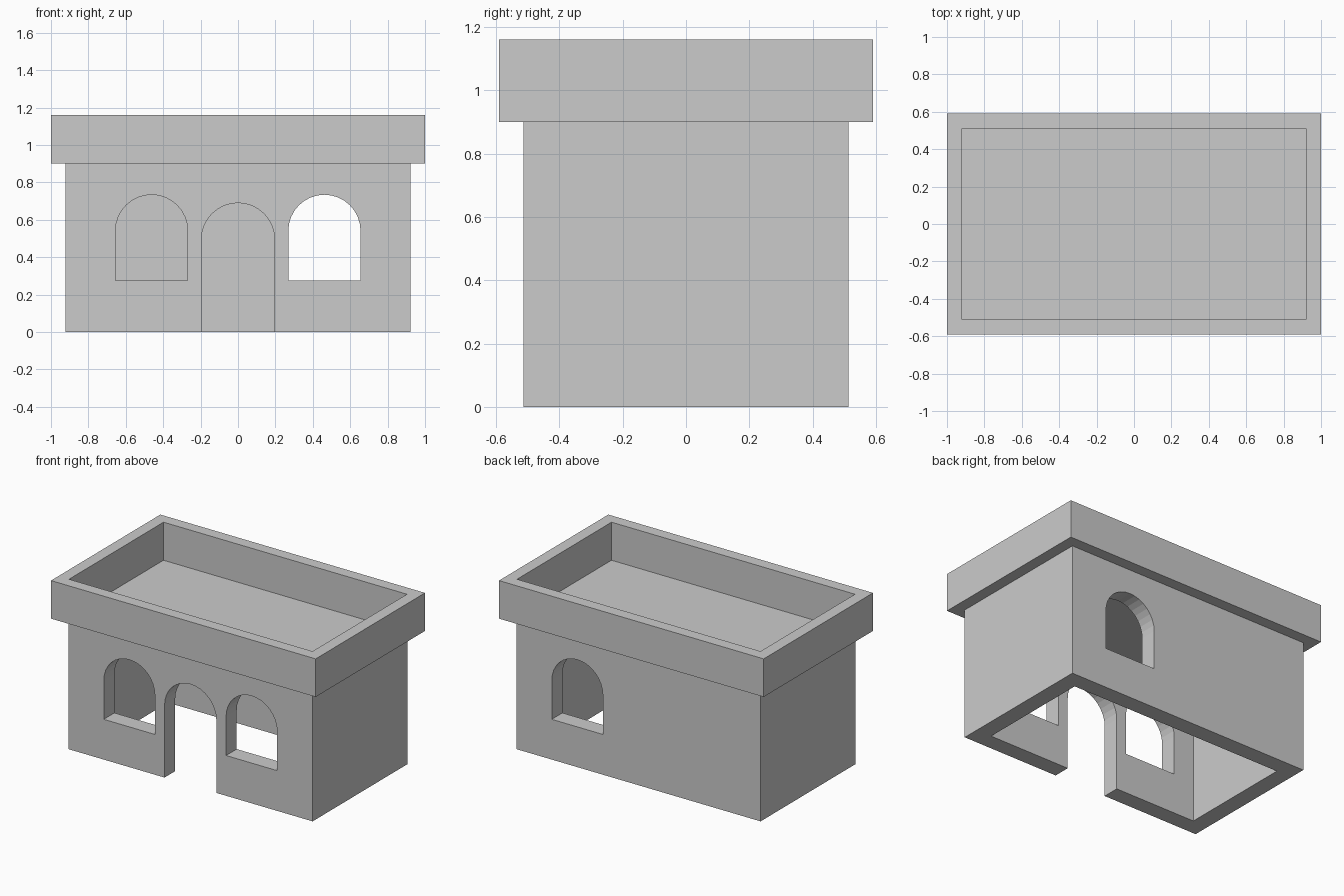
import bpy, bmesh
from math import pi, cos, sin

if "Cube" in bpy.data.objects:
    bpy.data.objects.remove(bpy.data.objects["Cube"])

WALL = 0.115
BODY_X, BODY_Y, BODY_TOP = 0.923, 0.513, 0.90
ROOF_X, ROOF_Y, ROOF_TOP = 1.0, 0.59, 1.16


def prism(name, outline, direction):
    """Closed solid made by extruding a flat outline along a direction."""
    bm = bmesh.new()
    face = bm.faces.new([bm.verts.new(p) for p in outline])
    ext = bmesh.ops.extrude_face_region(bm, geom=[face], use_keep_orig=True)
    verts = [g for g in ext["geom"] if isinstance(g, bmesh.types.BMVert)]
    bmesh.ops.translate(bm, verts=verts, vec=direction)
    bmesh.ops.recalc_face_normals(bm, faces=bm.faces)
    mesh = bpy.data.meshes.new(name)
    bm.to_mesh(mesh)
    bm.free()
    obj = bpy.data.objects.new(name, mesh)
    bpy.context.collection.objects.link(obj)
    return obj


def box(name, hx, hy, z0, z1):
    corners = [(-hx, -hy, z0), (hx, -hy, z0), (hx, hy, z0), (-hx, hy, z0)]
    return prism(name, corners, (0, 0, z1 - z0))


def arch_cutter(name, x, y, radius, bottom, spring, segments=16):
    """Round-headed opening that passes through one wall centred on y."""
    pts = [(x - radius, y - 0.1, bottom), (x + radius, y - 0.1, bottom)]
    for i in range(segments + 1):
        a = pi * i / segments
        pts.append((x + radius * cos(a), y - 0.1, spring + radius * sin(a)))
    return prism(name, pts, (0, 0.2, 0))


def carve(target, cutters):
    """Subtract the cutters, apply the result and remove them."""
    for cutter in cutters:
        cutter.hide_render = True
        mod = target.modifiers.new(cutter.name, "BOOLEAN")
        mod.operation = "DIFFERENCE"
        mod.solver = "EXACT"
        mod.object = cutter
    bpy.context.view_layer.objects.active = target
    for cutter in cutters:
        bpy.ops.object.modifier_apply(modifier=cutter.name)
        bpy.data.objects.remove(cutter)


# House walls: open-bottomed shell with a flat roof slab
house = box("house_walls", BODY_X, BODY_Y, 0, BODY_TOP)
front = -BODY_Y + WALL / 2
back = BODY_Y - WALL / 2
cutters = [
    box("room_cutter", BODY_X - WALL, BODY_Y - WALL, -0.1, BODY_TOP - WALL),
    arch_cutter("door_cutter", 0, front, 0.196, -0.1, 0.494),
]
# Two front windows and one back window
for i, (x, y) in enumerate([(-0.462, front), (0.462, front), (0.462, back)]):
    cutters.append(arch_cutter(f"window_cutter_{i}", x, y, 0.193, 0.275, 0.541))
carve(house, cutters)

# Overhanging parapet ring around the roof
parapet = box("roof_parapet", ROOF_X, ROOF_Y, BODY_TOP, ROOF_TOP)
carve(parapet, [box("roof_recess_cutter", BODY_X - 0.003, BODY_Y - 0.003,
                    BODY_TOP - 0.1, ROOF_TOP + 0.1)])
